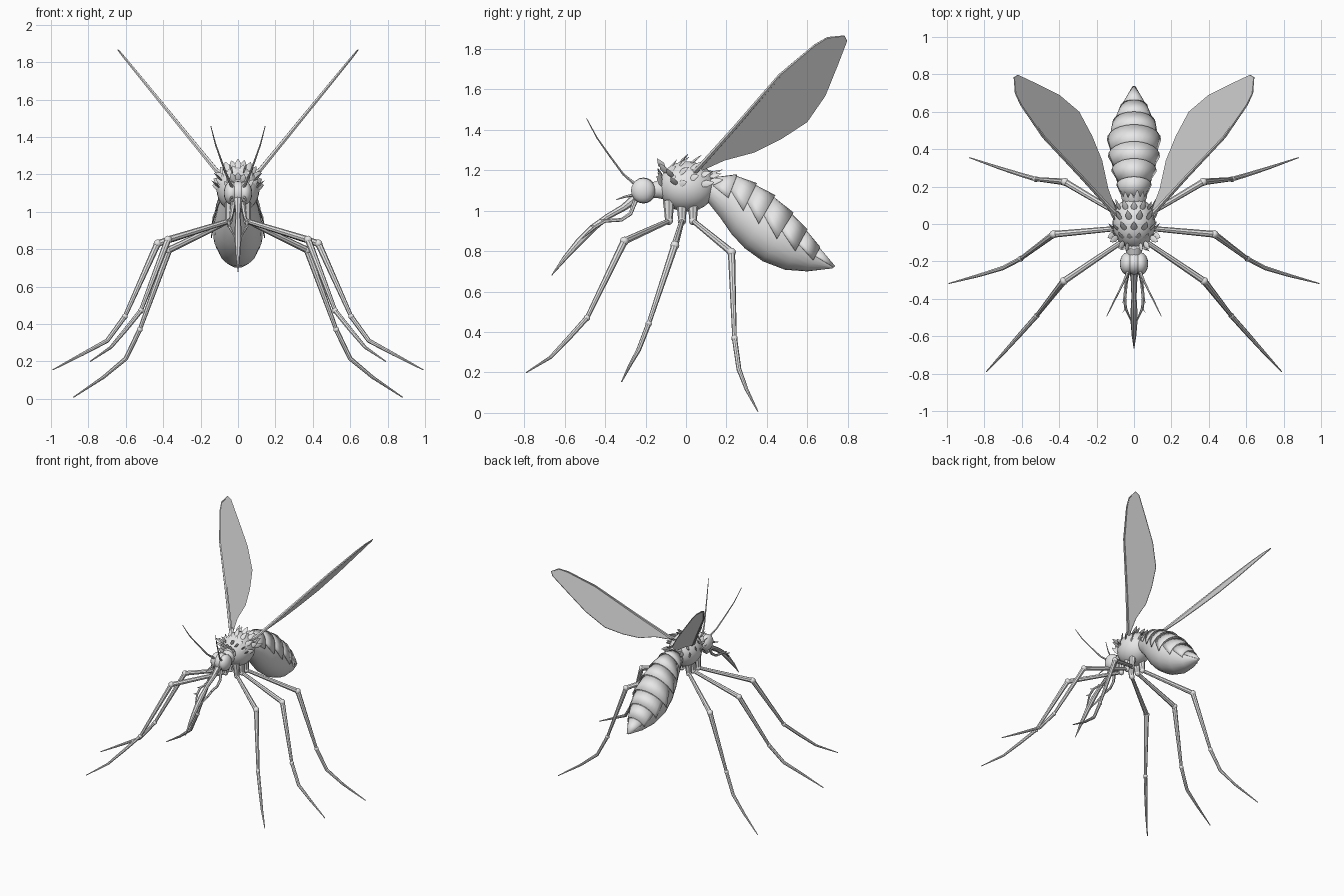
import bpy, bmesh, math, random
from mathutils import Vector

if "Cube" in bpy.data.objects:
    bpy.data.objects.remove(bpy.data.objects["Cube"])

random.seed(4)
grey = bpy.data.materials.new("pale_grey")
grey.diffuse_color = (0.8, 0.8, 0.8, 1)
grey.use_nodes = True
grey.node_tree.nodes["Principled BSDF"].inputs["Base Color"].default_value = grey.diffuse_color


def finish(name, bm, mirror=False, solid=0.0, smooth=True):
    """Turn a bmesh into a named object with optional mirroring and thickness."""
    bmesh.ops.recalc_face_normals(bm, faces=bm.faces)
    me = bpy.data.meshes.new(name)
    bm.to_mesh(me)
    bm.free()
    me.materials.append(grey)
    ob = bpy.data.objects.new(name, me)
    bpy.context.collection.objects.link(ob)
    bpy.ops.object.select_all(action='DESELECT')
    ob.select_set(True)
    bpy.context.view_layer.objects.active = ob
    if smooth:
        bpy.ops.object.shade_smooth_by_angle(angle=math.radians(40))
    if solid:
        m = ob.modifiers.new("thickness", 'SOLIDIFY')
        m.thickness = solid
        m.offset = 0
    if mirror:
        ob.modifiers.new("mirror", 'MIRROR')
    return ob


def loft(bm, rings, cap=True, closed=True):
    """Skin a list of point rings."""
    vs = [[bm.verts.new(p) for p in r] for r in rings]
    n = len(vs[0])
    for a, b in zip(vs, vs[1:]):
        for i in range(n if closed else n - 1):
            j = (i + 1) % n
            bm.faces.new((a[i], a[j], b[j], b[i]))
    if cap:
        bm.faces.new(vs[0])
        bm.faces.new(vs[-1])


def tube(bm, pts, radii, sides=8):
    """Tapered tube along a path, without twist."""
    pts = [Vector(p) for p in pts]
    rings, u, last = [], None, None
    for i, p in enumerate(pts):
        d = (pts[min(i + 1, len(pts) - 1)] - pts[max(i - 1, 0)]).normalized()
        u = d.orthogonal() if u is None else last.rotation_difference(d) @ u
        u = (u - d * u.dot(d)).normalized()
        v, last = d.cross(u), d
        rings.append([p + radii[i] * (u * math.cos(t) + v * math.sin(t))
                      for t in (2 * math.pi * k / sides for k in range(sides))])
    loft(bm, rings)


def ball(bm, c, s, seg=16, rows=10):
    """Ellipsoid at c with radii s."""
    r = bmesh.ops.create_uvsphere(bm, u_segments=seg, v_segments=rows, radius=1)
    for v in r["verts"]:
        v.co = Vector(c) + Vector([v.co[k] * s[k] for k in range(3)])


def scale_leaf(bm, base, direction, side, length, width):
    """Flattened pointed scale."""
    d = direction.normalized()
    s = (side - d * side.dot(d)).normalized()
    n = d.cross(s) * width * 0.35
    rings = []
    for f, w in ((0, .6), (.4, 1), (.75, .55), (1, .04)):
        c = base + d * length * f
        rings.append([c + s * width * w, c + n * w, c - s * width * w, c - n * w])
    loft(bm, rings)


# Thorax, neck and head
bm = bmesh.new()
ball(bm, (0, 0.005, 1.12), (0.115, 0.14, 0.125), 24, 14)
finish("thorax", bm)
bm = bmesh.new()
tube(bm, [(0, -.09, 1.11), (0, -.14, 1.105), (0, -.18, 1.1)], [.06, .045, .035], 12)
finish("neck", bm)
bm = bmesh.new()
ball(bm, (0, -.21, 1.1), (.05, .062, .064))
finish("head", bm)
bm = bmesh.new()
ball(bm, (.036, -.212, 1.1), (.04, .06, .062))
finish("eyes", bm, mirror=True)

# Scales covering the upper thorax, fanned along its surface
bm = bmesh.new()
C, R = Vector((0, 0.005, 1.12)), Vector((.108, .13, .117))
for row in range(6):
    lat = math.radians(-68 + row * 25)          # front to back
    for k in range(7):
        a = math.radians(-84 + k * 28 + (14 if row % 2 else 0))
        if abs(a) > math.radians(88):
            continue
        n = Vector((math.sin(a) * math.cos(lat), math.sin(lat), math.cos(a) * math.cos(lat)))
        base = C + Vector([n[i] * R[i] for i in range(3)])
        lean = Vector((0, .75, .1)) if row else Vector((n.x, .1, .6))
        side = Vector((math.cos(a), 0, -math.sin(a)))
        scale_leaf(bm, base, n * .55 + lean, side, random.uniform(.05, .075), .018)
finish("thorax_scales", bm)

# Collar tufts beside the neck
bm = bmesh.new()
for x, y, z in ((.055, -.1, 1.19), (.09, -.07, 1.17), (.1, -.05, 1.13), (.03, -.11, 1.21)):
    scale_leaf(bm, Vector((x, y, z)), Vector((x * 5, -.3, .45)), Vector((.3, 1, 0)), .06, .018)
finish("collar_tufts", bm, mirror=True)

# Abdomen sections: top y, top z, bottom y, bottom z, half width
SECTIONS = [(.08, 1.15, .08, 1.07, .04), (.15, 1.165, .11, 1.04, .062), (.25, 1.17, .17, .965, .085),
            (.345, 1.125, .225, .885, .11), (.435, 1.065, .29, .815, .127), (.525, .98, .38, .75, .132),
            (.595, .9, .49, .708, .105), (.66, .815, .60, .70, .065), (.735, .725, .725, .715, .008)]


def section(s, a, k=1.0):
    top, low = Vector((0, s[0], s[1])), Vector((0, s[2], s[3]))
    return (top + low) / 2 + (top - low) / 2 * math.cos(a) * k + Vector((s[4] * math.sin(a) * k, 0, 0))


bm = bmesh.new()
loft(bm, [[section(s, 2 * math.pi * i / 20) for i in range(20)] for s in SECTIONS])
finish("abdomen", bm)

# Overlapping back plates, each flaring toward its rear edge
for i in range(1, len(SECTIONS) - 1):
    bm = bmesh.new()
    rings = []
    for s, k, span in ((SECTIONS[i], 1.0, 72), (SECTIONS[i + 1], 1.08, 92)):
        rings.append([section(s, math.radians(span) * t / 6, k) for t in range(-6, 7)])
    loft(bm, rings, cap=False, closed=False)
    finish("back_plate_%d" % i, bm, solid=.005)

# Legs: hip, knee, ankle, two bends, tip
LEGS = {
    "front": [(.05, -.085, .95), (.375, -.305, .85), (.52, -.49, .47), (.60, -.58, .37), (.68, -.67, .275), (.79, -.79, .2)],
    "middle": [(.05, -.02, .95), (.43, -.055, .83), (.605, -.185, .44), (.70, -.235, .31), (.83, -.275, .24), (.99, -.318, .155)],
    "hind": [(.05, .035, .95), (.37, .225, .795), (.525, .24, .37), (.60, .262, .215), (.72, .30, .115), (.88, .355, .008)],
}
for name, p in LEGS.items():
    bm = bmesh.new()
    tube(bm, [(p[0][0] - .01, p[0][1], 1.05), (p[0][0] - .005, p[0][1], .99), (p[0][0], p[0][1], .94)], [.03, .022, .018])
    tube(bm, [p[0], p[1]], [.013, .018])
    tube(bm, [p[1], p[2]], [.018, .011])
    tube(bm, p[2:], [.013, .012, .009, .003])
    for q, r in ((p[0], .021), (p[1], .022), (p[2], .016)):
        ball(bm, q, (r, r, r), 10, 6)
    finish(name + "_legs", bm, mirror=True)


# Wings: thin blades in a tilted plane with a thick leading rib
def wing_point(y, z):
    return Vector((.115 + (z - 1.22) * .815, y, z))


lead = [(.07, 1.22), (.24, 1.41), (.464, 1.67), (.637, 1.817), (.70, 1.855), (.785, 1.865)]
trail = [(.797, 1.84), (.75, 1.718), (.69, 1.57), (.60, 1.44), (.47, 1.355), (.34, 1.29), (.19, 1.25), (.08, 1.2)]
bm = bmesh.new()
bm.faces.new([bm.verts.new(wing_point(*q)) for q in lead + trail])
finish("wings", bm, mirror=True, solid=.005, smooth=False)
bm = bmesh.new()
tube(bm, [(.07, .04, 1.19)] + [wing_point(*q) for q in lead], [.016, .013, .011, .009, .007, .005, .003], 6)
finish("wing_ribs", bm, mirror=True)

# Antennae
bm = bmesh.new()
tube(bm, [(.03, -.25, 1.13), (.055, -.31, 1.18), (.09, -.38, 1.275), (.12, -.44, 1.36), (.145, -.492, 1.457)],
     [.009, .006, .005, .004, .002], 6)
finish("antennae", bm, mirror=True)

# Proboscis: a curved tapering beak
bm = bmesh.new()
tube(bm, [(0, -.24, 1.07), (0, -.31, 1.015), (0, -.39, .97), (0, -.46, .915), (0, -.53, .845), (0, -.6, .765), (0, -.665, .68)],
     [.025, .017, .014, .018, .018, .012, .002], 8)
finish("proboscis", bm)

# Mouth feelers bowing around the beak, with small barbs
bm = bmesh.new()
path = [(.025, -.25, 1.05), (.035, -.275, .985), (.042, -.32, .955), (.05, -.40, .95), (.045, -.45, .92), (.015, -.52, .86)]
tube(bm, path, [.012, .01, .009, .009, .008, .003], 6)
for q in path[2:5]:
    scale_leaf(bm, Vector(q), Vector((.5, -.8, .2)), Vector((0, 0, 1)), .03, .006)
tube(bm, [(.03, -.25, 1.08), (.04, -.3, 1.07), (.045, -.345, 1.055)], [.008, .006, .002], 6)
finish("mouth_feelers", bm, mirror=True)
